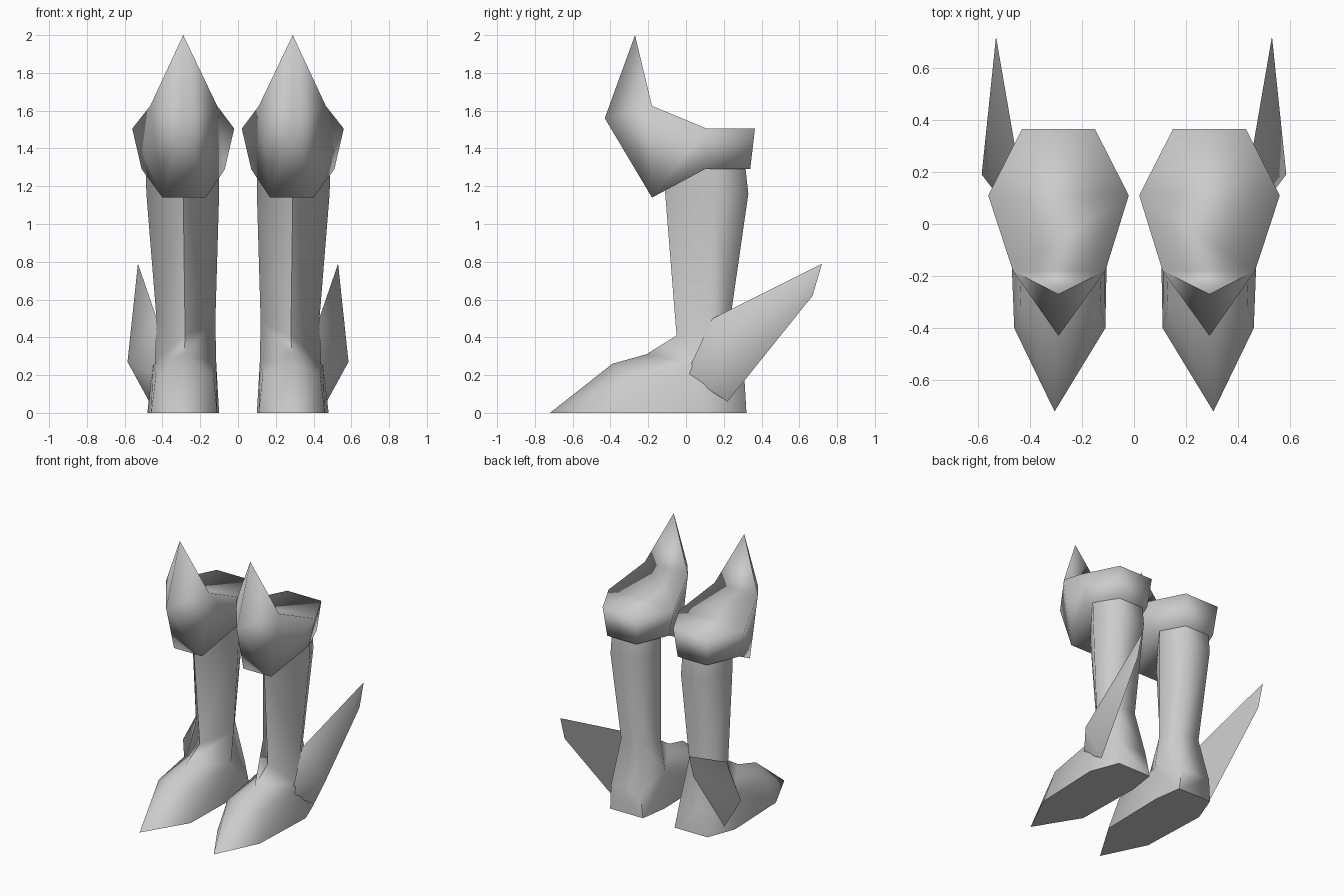
import bpy, bmesh, math

if "Cube" in bpy.data.objects:
    bpy.data.objects.remove(bpy.data.objects["Cube"])

grey = bpy.data.materials.new("steel_grey")
grey.diffuse_color = (0.6, 0.6, 0.6, 1)
grey.use_nodes = True
grey.node_tree.nodes["Principled BSDF"].inputs["Base Color"].default_value = grey.diffuse_color


def finish(bm, name, angle):
    """Turn a bmesh into a smooth shaded object mirrored to the other leg."""
    bmesh.ops.recalc_face_normals(bm, faces=bm.faces)
    mesh = bpy.data.meshes.new(name)
    bm.to_mesh(mesh)
    bm.free()
    mesh.materials.append(grey)
    ob = bpy.data.objects.new(name, mesh)
    bpy.context.collection.objects.link(ob)
    bpy.ops.object.select_all(action='DESELECT')
    ob.select_set(True)
    bpy.context.view_layer.objects.active = ob
    bpy.ops.object.shade_smooth_by_angle(angle=math.radians(angle))
    mirror = ob.modifiers.new("other_leg", 'MIRROR')
    mirror.use_mirror_merge = False
    return ob


def ring(bm, *pairs):
    """Closed ring from (inner x, outer x, y, z) rows, front to back.
    A row with equal x values gives a single ridge vertex."""
    outer = [bm.verts.new((o, y, z)) for i, o, y, z in pairs]
    inner = [bm.verts.new((i, y, z)) for i, o, y, z in pairs if i != o]
    return outer + inner[::-1]


def bridge(bm, a, b, skip=()):
    for i in range(len(a)):
        if i not in skip:
            j = (i + 1) % len(a)
            bm.faces.new((a[i], a[j], b[j], b[i]))


# Boot shaft: five-sided, with a ridge down the front
bm = bmesh.new()
rings = [ring(bm, *r) for r in (
    ((.29, .29, -.12, 1.34), (.10, .49, .15, 1.34), (.19, .39, .31, 1.34)),
    ((.29, .29, -.11, 1.16), (.10, .485, .15, 1.16), (.19, .39, .33, 1.16)),
    ((.28, .28, -.05, .41), (.12, .43, .12, .48), (.19, .37, .235, .50)),
    ((.285, .285, -.21, .31), (.115, .45, .08, .26), (.16, .40, .31, .17)),
)]
for a, b in zip(rings, rings[1:]):
    bridge(bm, a, b)
bm.faces.new(rings[0])

# Boot foot: shoulders beside the ridge, running down to a pointed toe
ridge, side_o, heel_o, heel_i, side_i = rings[-1]
toe_top = bm.verts.new((.30, -.39, .26))
tip = bm.verts.new((.305, -.72, 0))
base = {}
for key, side, heel, xs, xt, xb, xh in (("out", side_o, heel_o, .435, .46, .48, .40),
                                        ("in", side_i, heel_i, .13, .11, .10, .13)):
    shoulder = bm.verts.new((xs, -.31, .20))
    toe = bm.verts.new((xt, -.40, 0))
    mid = bm.verts.new((xb, .11, 0))
    back = bm.verts.new((xh, .32, 0))
    base[key] = (toe, mid, back)
    for f in ((ridge, side, shoulder), (ridge, shoulder, toe_top),
              (toe_top, shoulder, tip), (shoulder, toe, tip),
              (side, mid, toe, shoulder), (side, heel, back, mid)):
        bm.faces.new(f)
bm.faces.new((heel_o, heel_i, base["in"][2], base["out"][2]))
bm.faces.new((tip,) + base["out"] + base["in"][::-1])
finish(bm, "boot", 75)

# Knee guard: flared hexagonal cuff with a raised point in front
bm = bmesh.new()
lower = ring(bm, (.17, .40, -.18, 1.14), (.07, .51, .10, 1.29), (.17, .41, .34, 1.29))
upper = ring(bm, (.11, .465, -.18, 1.625), (.02, .56, .11, 1.505), (.15, .43, .365, 1.505))
bridge(bm, lower, upper, skip=(5,))
bm.faces.new((lower[0], lower[1], lower[4], lower[5]))
bm.faces.new(lower[1:5])
bm.faces.new((upper[0], upper[1], upper[4], upper[5]))
bm.faces.new(upper[1:5])
peak = bm.verts.new((.29, -.27, 2.0))
nose = bm.verts.new((.29, -.43, 1.56))
bm.faces.new((upper[0], upper[5], peak))
bm.faces.new((lower[0], lower[5], nose))
for i in (0, 5):
    bm.faces.new((lower[i], upper[i], nose))
    bm.faces.new((upper[i], peak, nose))
finish(bm, "knee_guard", 110)

# Ankle spike: faceted blade sweeping back and up from the outer ankle
bm = bmesh.new()
for p in ((.53, .72, .79), (.53, .67, .62), (.43, .14, .50), (.44, 0, .20),
          (.47, .22, .06), (.585, .19, .27)):
    bm.verts.new(p)
bmesh.ops.convex_hull(bm, input=bm.verts[:])
finish(bm, "ankle_spike", 80)
